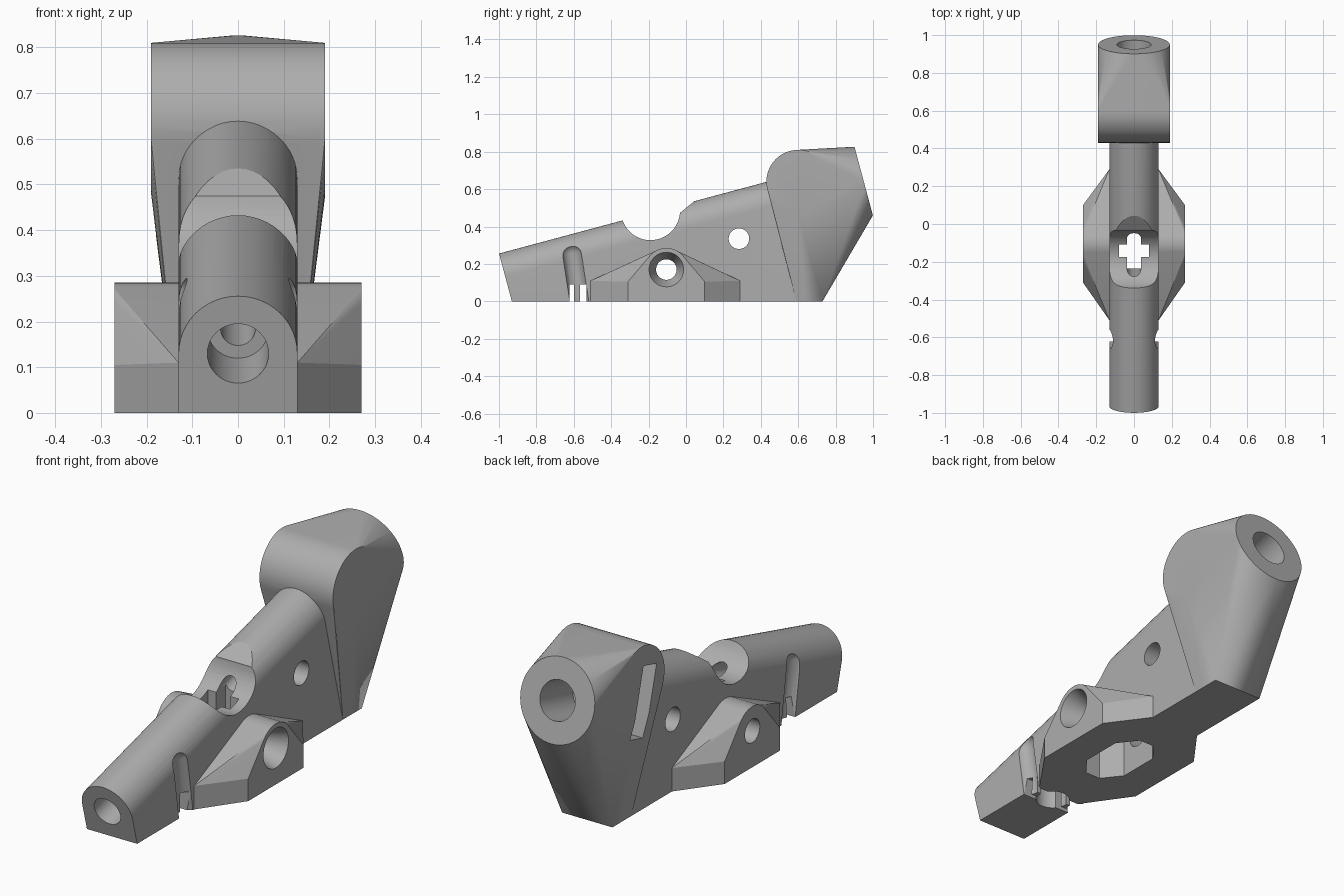
import bpy, bmesh, math
from mathutils import Vector, Matrix

if "Cube" in bpy.data.objects:
    bpy.data.objects.remove(bpy.data.objects["Cube"])

grey = bpy.data.materials.new("plain_grey")
grey.use_nodes = True
grey.diffuse_color = (0.42, 0.42, 0.42, 1)
grey.node_tree.nodes["Principled BSDF"].inputs["Base Color"].default_value = (0.42, 0.42, 0.42, 1)

# Tilted bore line shared by the barrel, the head and the bores
TILT = math.radians(15)
ALONG = Vector((0, math.cos(TILT), math.sin(TILT)))
UP = Vector((0, -math.sin(TILT), math.cos(TILT)))
SIDE = Vector((1, 0, 0))
MOUTH = Vector((0, -0.966, 0.13))


def axis_point(dist):
    return MOUTH + ALONG * dist


def ring(centre, axis, radius, n=48):
    turn = Vector((0, 0, 1)).rotation_difference(axis).to_matrix()
    return [Vector(centre) + turn @ Vector((radius * math.cos(a), radius * math.sin(a), 0))
            for a in (2 * math.pi * i / n for i in range(n))]


def ball(centre, radius):
    points = []
    for i in range(1, 12):
        a = math.pi * i / 12
        middle = Vector(centre) + Vector((0, 0, radius * math.cos(a)))
        points += ring(middle, Vector((0, 0, 1)), radius * math.sin(a), 24)
    return points


def box(xs, ys, zs):
    return [Vector((x, y, z)) for x in xs for y in ys for z in zs]


def across(y, z, radius, x0, x1, end_radius=None):
    return ring((x0, y, z), SIDE, radius) + ring((x1, y, z), SIDE, end_radius or radius)


def bore(start, end, radius):
    return ring(axis_point(start), ALONG, radius) + ring(axis_point(end), ALONG, radius)


def solid(name, points):
    """Wrap a convex solid around a set of points."""
    bm = bmesh.new()
    for p in points:
        bm.verts.new(p)
    hull = bmesh.ops.convex_hull(bm, input=bm.verts[:])
    unused = {v for v in hull["geom_interior"] + hull["geom_unused"] if isinstance(v, bmesh.types.BMVert)}
    bmesh.ops.delete(bm, geom=[v for v in unused if v.is_valid], context='VERTS')
    bmesh.ops.dissolve_limit(bm, angle_limit=0.005, verts=bm.verts[:], edges=bm.edges[:])
    bmesh.ops.recalc_face_normals(bm, faces=bm.faces[:])
    mesh = bpy.data.meshes.new(name)
    bm.to_mesh(mesh)
    bm.free()
    mesh.materials.append(grey)
    ob = bpy.data.objects.new(name, mesh)
    bpy.context.collection.objects.link(ob)
    return ob


def combine(target, other, operation):
    mod = target.modifiers.new("combine", 'BOOLEAN')
    mod.object, mod.operation, mod.solver = other, operation, 'EXACT'
    bpy.ops.object.select_all(action='DESELECT')
    bpy.context.view_layer.objects.active = target
    target.select_set(True)
    bpy.ops.object.modifier_apply(modifier=mod.name)
    bpy.data.objects.remove(other)


# Barrel: round top, straight sides, flat bottom
barrel_points = []
for dist, foot_y in ((0, -0.931), (1.64, 0.64)):
    for i in range(25):
        a = math.pi * i / 24
        barrel_points.append(axis_point(dist) + SIDE * 0.13 * math.cos(a) + UP * 0.13 * math.sin(a))
    barrel_points += [Vector((x, foot_y, 0)) for x in (-0.13, 0.13)]
body = solid("handle_body", barrel_points)

# Head: rolled front edge, round back face and narrow foot
head = solid("head", across(0.6, 0.64, 0.17, -0.19, 0.19)
             + ring((0, 0.95, 0.643), ALONG, 0.19, 64)
             + box((-0.13, 0.13), (0.59, 0.73), (0,)))
combine(body, head, 'UNION')

# Side wings around the cross pin
wings = solid("wings", box((-0.13, 0.13), (-0.51, 0.29), (0, 0.11))
              + box((-0.27, 0.27), (-0.31, 0.1), (0, 0.105))
              + across(-0.105, 0.17, 0.115, -0.27, 0.27))
combine(body, wings, 'UNION')

cutters = {
    # Saddle on top and its sloped rear lip
    "saddle": across(-0.19, 0.485, 0.158, -0.5, 0.5),
    "saddle_lip": [Vector((x, y, z)) for x in (-0.3, 0.3)
                   for y, z in ((-0.07, 0.465), (-0.03, 0.475), (0.045, 0.536), (0.04, 0.62), (-0.07, 0.62))],
    # Bores along the tilted line
    "front_bore": bore(-0.1, 0.21, 0.067),
    "middle_bore": bore(0.1, 1.9, 0.038),
    "rear_bore": bore(1.73, 2.1, 0.09),
    # Cross holes, with a countersink on one side
    "pin_hole": across(-0.105, 0.17, 0.055, -0.5, 0.5),
    "countersink": across(-0.105, 0.17, 0.055, 0.17, 0.29, 0.1),
    "rear_cross_hole": across(0.283, 0.335, 0.055, -0.5, 0.5),
    # Pocket below, opening up into the saddle
    "pocket": box((-0.11, 0.11), (-0.2, 0.0), (-0.1, 0.24)) + box((-0.04, 0.04), (-0.29, 0.09), (-0.1, 0.24)),
    "pocket_window": box((-0.08, 0.08), (-0.175, -0.108), (0.1, 0.4)),
    "pocket_slot": box((-0.037, 0.037), (-0.235, -0.04), (0.1, 0.36)),
    # Nut slot in one side of the head
    "nut_slot": [axis_point(1.6 + s) + UP * u + SIDE * x
                 for s in (-0.05, 0.05) for u in (-0.165, 0.165) for x in (-0.4, 0.1)],
    # Recess and two slits under the front of the barrel
    "under_recess": ring((0, -0.575, -0.1), Vector((0, 0, 1)), 0.075)
    + ring((0, -0.575, 0.09), Vector((0, 0, 1)), 0.075),
    "front_slit": box((-0.3, 0.3), (-0.622, -0.6), (-0.1, 0.09)),
    "rear_slit": box((-0.3, 0.3), (-0.567, -0.533), (-0.1, 0.09)),
}
# Upright round grooves on both sides of the barrel
for sign, label in ((1, "left_groove"), (-1, "right_groove")):
    cutters[label] = ball((sign * 0.15, -0.61, 0.255), 0.055) + ball((sign * 0.15, -0.555, -0.1), 0.055)

for name, points in cutters.items():
    combine(body, solid(name, points), 'DIFFERENCE')

body.data.materials.clear()
body.data.materials.append(grey)
for poly in body.data.polygons:
    poly.material_index = 0
bpy.ops.object.select_all(action='DESELECT')
body.select_set(True)
bpy.context.view_layer.objects.active = body
bpy.ops.object.shade_smooth_by_angle(angle=math.radians(20))
